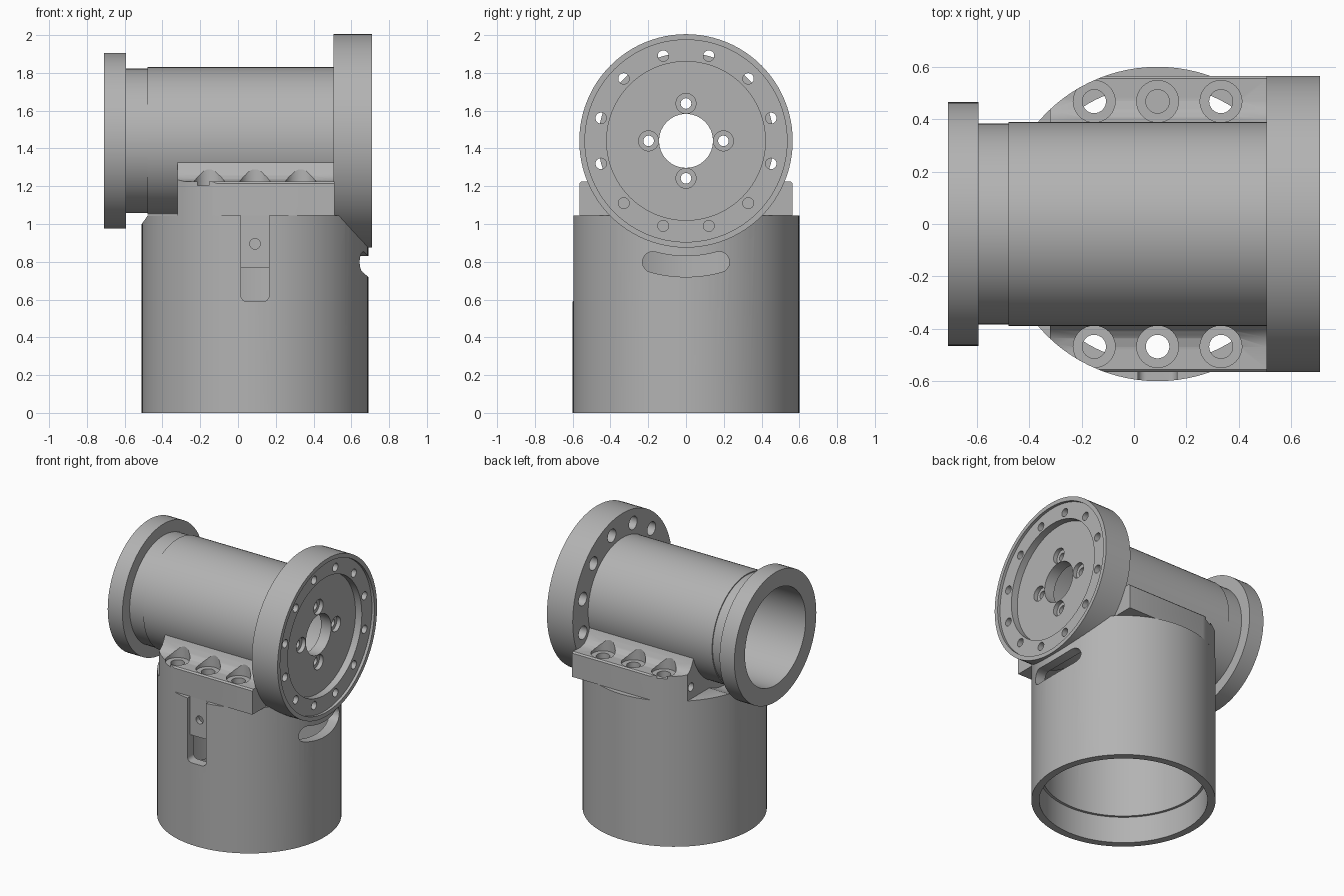
import bpy, bmesh
from math import sin, cos, pi, radians

if "Cube" in bpy.data.objects:
    bpy.data.objects.remove(bpy.data.objects["Cube"])

grey = bpy.data.materials.new("machined_grey")
grey.use_nodes = True
grey.diffuse_color = (0.45, 0.45, 0.45, 1)
grey.node_tree.nodes["Principled BSDF"].inputs["Base Color"].default_value = (0.45, 0.45, 0.45, 1)

AXIS_Z = 1.44      # height of the horizontal bore
BODY_X = 0.09      # centre of the upright tube
PLACE = {
    "x": lambda u, v, w: (w, u, v),
    "y": lambda u, v, w: (u, w, v),
    "z": lambda u, v, w: (u, v, w),
}


def arc(u, v, r, start, end, steps):
    """Points on an arc, angles in degrees."""
    angles = [radians(start + (end - start) * i / steps) for i in range(steps + 1)]
    return [(u + r * cos(a), v + r * sin(a)) for a in angles]


def solids(name, *prisms):
    """One object from prisms given as (outline, axis, low, high)."""
    bm = bmesh.new()
    for outline, axis, low, high in prisms:
        ends = [[bm.verts.new(PLACE[axis](u, v, w)) for u, v in outline] for w in (low, high)]
        n = len(outline)
        for ring in ends:
            bm.faces.new(ring)
        for i in range(n):
            j = (i + 1) % n
            bm.faces.new((ends[0][i], ends[0][j], ends[1][j], ends[1][i]))
    bmesh.ops.recalc_face_normals(bm, faces=bm.faces)
    mesh = bpy.data.meshes.new(name)
    bm.to_mesh(mesh)
    bm.free()
    mesh.materials.append(grey)
    obj = bpy.data.objects.new(name, mesh)
    bpy.context.collection.objects.link(obj)
    return obj


def disc(axis, u, v, r, low, high):
    steps = 96 if r > 0.2 else 32
    return arc(u, v, r, 0, 360, steps)[:-1], axis, low, high


def bore(r, low, high):
    return disc("x", 0, AXIS_Z, r, low, high)


def boolean(obj, *prisms, operation="DIFFERENCE"):
    tool = solids("cutter", *prisms)
    tool.hide_render = True
    mod = obj.modifiers.new("cut", "BOOLEAN")
    mod.operation, mod.solver, mod.object = operation, "EXACT", tool
    graph = bpy.context.evaluated_depsgraph_get()
    mesh = bpy.data.meshes.new_from_object(obj.evaluated_get(graph))
    obj.modifiers.clear()
    obj.data = mesh
    bpy.data.objects.remove(tool)


def ring_of_holes(count, radius, r, low, high, offset=0.0):
    angles = [2 * pi * (i + offset) / count for i in range(count)]
    return [disc("x", radius * cos(a), AXIS_Z + radius * sin(a), r, low, high) for a in angles]


# Clamp screw holes shared by the pads and the upright tube
screw_spots = [(BODY_X + dx, side * 0.468) for dx in (-0.242, 0, 0.242) for side in (-1, 1)]
blind = (BODY_X, 0.468)
screw_holes = [disc("z", x, y, 0.045, 1.1 if (x, y) == blind else 0.9, 1.4)
               for x, y in screw_spots]

# Upright tube, hollow from below with a stepped mouth
body = solids("upright_tube", disc("z", BODY_X, 0, 0.6, 0, 1.045))
boolean(body, disc("z", BODY_X, 0, 0.53, -0.1, 0.95))
boolean(body, disc("z", BODY_X, 0, 0.548, -0.1, 0.19))
boolean(body, bore(0.44, -0.9, -0.32), bore(0.55, 0.52, 0.9))
boolean(body, *screw_holes)

# Front keyway: shallow seat above, window below, small pin hole
left, right = BODY_X - 0.074, BODY_X + 0.074
keyway = (arc(left + 0.03, 0.62, 0.03, 180, 270, 6) + arc(right - 0.03, 0.62, 0.03, 270, 360, 6))
boolean(body, (keyway + [(right, 1.2), (left, 1.2)], "y", -0.8, -0.565))
boolean(body, (keyway + [(right, 0.77), (left, 0.77)], "y", -0.8, -0.45),
        disc("y", BODY_X, 0.895, 0.028, -0.8, -0.45))

# Curved slot under the large flange
mid, cap, swing = 0.665, 0.055, 15.3
slot = arc(0, AXIS_Z, mid + cap, 270 - swing, 270 + swing, 16)
for way in (1, -1):
    a = radians(270 + way * swing)
    turn = 270 + swing if way == 1 else 90 - swing
    tip = arc(mid * cos(a), AXIS_Z + mid * sin(a), cap, turn, turn + 180, 10)
    slot += tip[1:-1]
    if way == 1:
        slot += arc(0, AXIS_Z, mid - cap, 270 + swing, 270 - swing, 16)
boolean(body, (slot, "x", 0.5, 0.9))

# Clamp pads with a fillet up to the horizontal tube
half = [(0.565, 1.045), (0.565, 1.215), (0.555, 1.225), (0.47, 1.225),
        (0.435, 1.235), (0.405, 1.26), (0.385, 1.295), (0.37, 1.33)]
section = half + [(-y, z) for y, z in reversed(half)]
pads = solids("clamp_pads", (section, "x", -0.32, 0.51))
plan = arc(BODY_X, 0, 0.6, 109.7, 250.3, 48) + [(0.6, -0.565), (0.6, 0.565)]
boolean(pads, (plan, "z", 0.9, 1.5), operation="INTERSECT")
boolean(pads, bore(0.37, -0.9, 0.9))
boolean(pads, *[disc("z", x, y, 0.08, 1.205, 1.5) for x, y in screw_spots])
boolean(pads, *screw_holes)
boolean(pads, *[disc("x", s * 0.4, 1.13, 0.03, -0.4, -0.25) for s in (-1, 1)])

# Horizontal tube with its narrower neck
barrel = solids("horizontal_tube", bore(0.39, -0.48, 0.51))
neck = solids("tube_neck", bore(0.383, -0.6, -0.475))
small_flange = solids("small_flange", bore(0.465, -0.71, -0.593))
for part in (barrel, neck, small_flange):
    boolean(part, bore(0.345, -0.9, 0.9))

# Large flange: stepped face, centre hole and two bolt circles
flange = solids("large_flange", bore(0.565, 0.505, 0.71))
boolean(flange, bore(0.345, 0.4, 0.56))
boolean(flange, bore(0.535, 0.69, 0.9))
boolean(flange, bore(0.42, 0.64, 0.9))
boolean(flange, bore(0.143, 0.4, 0.9),
        *ring_of_holes(12, 0.466, 0.029, 0.4, 0.9, 0.5),
        *ring_of_holes(4, 0.198, 0.028, 0.4, 0.9))
boolean(flange, *ring_of_holes(12, 0.466, 0.047, 0.4, 0.63, 0.5),
        *ring_of_holes(4, 0.198, 0.053, 0.61, 0.9))

# Smooth round walls, keep machined edges sharp
bpy.ops.object.select_all(action="DESELECT")
for part in (body, pads, barrel, neck, small_flange, flange):
    part.select_set(True)
bpy.context.view_layer.objects.active = body
bpy.ops.object.shade_smooth_by_angle(angle=radians(30))
